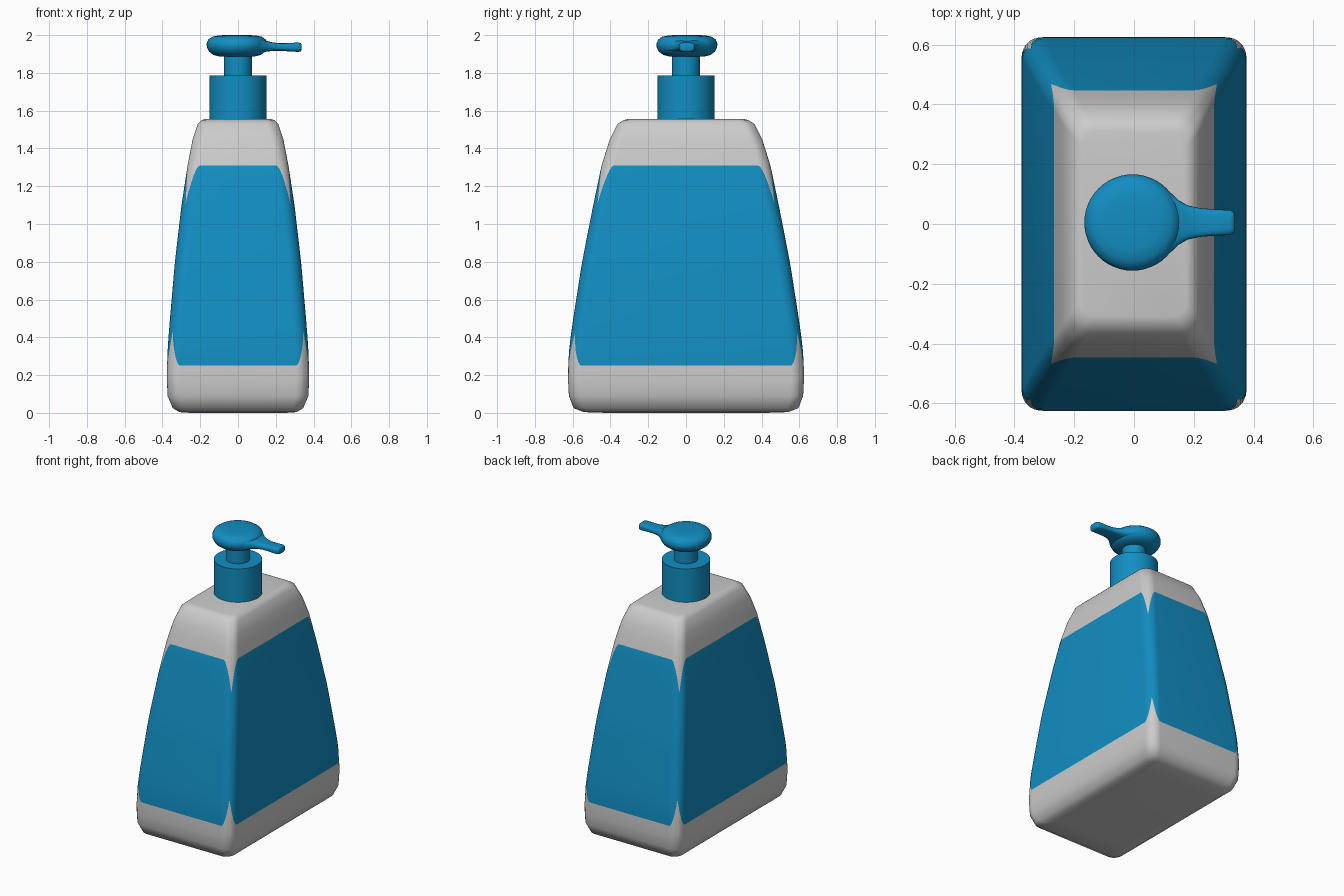
import bpy, math

if "Cube" in bpy.data.objects:
    bpy.data.objects.remove(bpy.data.objects["Cube"])

blue = bpy.data.materials.new("blue")
blue.diffuse_color = (0.006, 0.27, 0.54, 1)
blue.use_nodes = True
blue.node_tree.nodes["Principled BSDF"].inputs["Base Color"].default_value = blue.diffuse_color
grey = bpy.data.materials.new("grey")
grey.diffuse_color = (0.8, 0.8, 0.8, 1)
grey.use_nodes = True
grey.node_tree.nodes["Principled BSDF"].inputs["Base Color"].default_value = grey.diffuse_color


def loft(name, rings, mats, blue_rows=(), angle=40):
    """Skin a stack of equal closed rings and cap both ends."""
    n = len(rings[0])
    verts = [p for ring in rings for p in ring]
    faces, idx = [list(range(n))[::-1]], [0]
    for r in range(len(rings) - 1):
        for i in range(n):
            j = (i + 1) % n
            faces.append([r * n + i, r * n + j, (r + 1) * n + j, (r + 1) * n + i])
            idx.append(1 if r in blue_rows else 0)
    faces.append([(len(rings) - 1) * n + i for i in range(n)])
    idx.append(0)
    me = bpy.data.meshes.new(name)
    me.from_pydata(verts, [], faces)
    for m in mats:
        me.materials.append(m)
    for p, k in zip(me.polygons, idx):
        p.material_index = k
    ob = bpy.data.objects.new(name, me)
    bpy.context.collection.objects.link(ob)
    bpy.ops.object.select_all(action='DESELECT')
    ob.select_set(True)
    bpy.context.view_layer.objects.active = ob
    bpy.ops.object.shade_smooth_by_angle(angle=math.radians(angle))
    return ob


def lathe(name, profile, centre=(0, 0), n=48):
    rings = [[(centre[0] + r * math.cos(2 * math.pi * i / n),
               centre[1] + r * math.sin(2 * math.pi * i / n), z) for i in range(n)]
             for r, z in profile]
    return loft(name, rings, [blue])


# Bottle profile: z, half width, half depth, corner radius
PROFILE = [(0, .25, .42, .01), (.004, .31, .54, .05), (.025, .345, .595, .06),
           (.09, .373, .62, .07), (.2, .377, .626, .07), (.35, .372, .618, .07),
           (.5, .36, .597, .07), (.8, .334, .55, .07), (1.1, .299, .491, .07),
           (1.31, .267, .447, .065), (1.45, .24, .403, .065),
           (1.53, .213, .362, .06), (1.55, .192, .33, .055), (1.555, .175, .31, .05)]


def section(z):
    for p, q in zip(PROFILE, PROFILE[1:]):
        if z <= q[0]:
            t = (z - p[0]) / (q[0] - p[0])
            return [a + (b - a) * t for a, b in zip(p[1:], q[1:])]
    return PROFILE[-1][1:]


def bottle_ring(z, shift):
    """Rounded rectangle whose height shifts towards the corners."""
    pts, seg = [], 12
    for q in range(4):
        sx, sy = [(1, 1), (-1, 1), (-1, -1), (1, -1)][q]
        for i in range(seg + 1):
            t = 1 - abs(2 * i / seg - 1)
            zz = z + shift * t ** 2
            a, b, r = section(zz)
            ang = math.pi / 2 * (q + i / seg)
            pts.append((sx * (a - r) + r * math.cos(ang),
                        sy * (b - r) + r * math.sin(ang), zz))
    return pts


# Bottle: label band dips away from its edges at every corner
LOW, HIGH, RISE, DROP, N = .25, 1.31, .18, -.2, 14
rows = [(p[0], 0) for p in PROFILE[:4]] + [(.17, .04)]
first = len(rows)
rows += [(LOW + (HIGH - LOW) * k / N, RISE + (DROP - RISE) * k / N) for k in range(N + 1)]
rows += [(1.38, -.1), (1.45, -.03)] + [(p[0], 0) for p in PROFILE[-3:]]
loft("bottle", [bottle_ring(*r) for r in rows], [grey, blue],
     range(first, first + N), 60)

# Pump collar and stem
lathe("collar", [(.152, 1.55), (.152, 1.787)])
lathe("stem", [(.075, 1.78), (.075, 1.92)])

# Pump head: rounded disc
lathe("pump_head", [(.04, 1.886), (.09, 1.886), (.125, 1.895), (.148, 1.912), (.16, 1.935),
                    (.161, 1.955), (.152, 1.977), (.13, 1.992), (.095, 1.999), (.04, 2.0)],
      (-.005, .005))

# Spout: x, half width, centre height, half height
SPOUT = [(0, .1, 1.945, .045), (.06, .135, 1.944, .044), (.09, .127, 1.943, .04),
         (.12, .102, 1.942, .035), (.15, .074, 1.941, .029), (.18, .057, 1.939, .023),
         (.22, .048, 1.937, .02), (.27, .044, 1.936, .022), (.32, .042, 1.936, .025),
         (.332, .038, 1.936, .022), (.336, .03, 1.936, .016)]


def sup(v):
    return math.copysign(abs(v) ** .6, v)


loft("spout", [[(x, .005 + w * sup(math.cos(2 * math.pi * i / 28)),
                 z + h * sup(math.sin(2 * math.pi * i / 28))) for i in range(28)]
               for x, w, z, h in SPOUT], [blue], angle=50)
